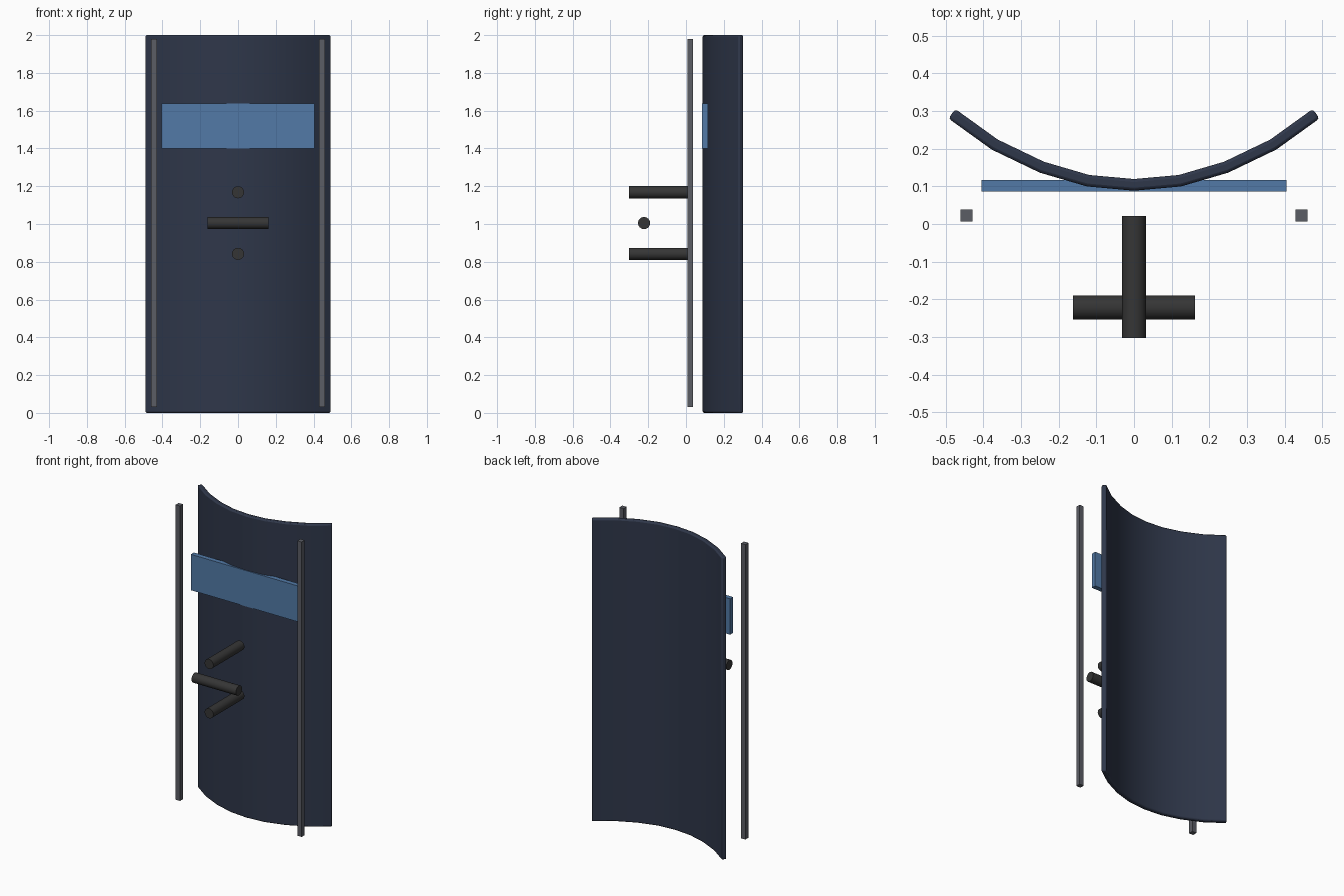
import bpy, bmesh, math
from mathutils import Vector

if "Cube" in bpy.data.objects:
    bpy.data.objects.remove(bpy.data.objects["Cube"])


def material(name, rgb):
    m = bpy.data.materials.new(name)
    m.diffuse_color = (*rgb, 1)
    m.use_nodes = True
    m.node_tree.nodes["Principled BSDF"].inputs["Base Color"].default_value = m.diffuse_color
    return m


NAVY = material("navy panel", (0.028, 0.038, 0.068))
BLUE = material("blue window", (0.085, 0.195, 0.39))
GREY = material("grey rail", (0.105, 0.11, 0.13))
BLACK = material("black grip", (0.036, 0.036, 0.036))


def finish(ob, name, mat, smooth=False):
    ob.name = name
    ob.data.materials.append(mat)
    if smooth:
        bpy.ops.object.select_all(action='DESELECT')
        ob.select_set(True)
        bpy.context.view_layer.objects.active = ob
        bpy.ops.object.shade_smooth_by_angle(angle=math.radians(35))
    return ob


def box(name, lo, hi, mat):
    lo, hi = Vector(lo), Vector(hi)
    bpy.ops.mesh.primitive_cube_add(size=1, location=(lo + hi) / 2)
    ob = bpy.context.object
    ob.scale = hi - lo
    return finish(ob, name, mat)


def rod(name, a, b, radius, mat):
    a, b = Vector(a), Vector(b)
    bpy.ops.mesh.primitive_cylinder_add(vertices=32, radius=radius, depth=(b - a).length,
                                        location=(a + b) / 2)
    ob = bpy.context.object
    ob.rotation_euler = (b - a).to_track_quat('Z', 'Y').to_euler()
    return finish(ob, name, mat, True)


# Curved panel: a bowed centre line thickened and extruded upward
half = [(0, 0.104), (0.122, 0.115), (0.245, 0.151), (0.37, 0.211), (0.484, 0.293)]
line = [Vector((-x, y)) for x, y in reversed(half[1:])] + [Vector(p) for p in half]
T = 0.0155
front, back = [], []
for i, p in enumerate(line):
    d = (line[min(i + 1, len(line) - 1)] - line[max(i - 1, 0)]).normalized()
    n = Vector((-d.y, d.x))
    front.append(p - n * T)
    back.append(p + n * T)

bm = bmesh.new()
rows = [[[bm.verts.new((p.x, p.y, z)) for p in side] for side in (front, back)] for z in (0, 2)]
(f0, b0), (f1, b1) = rows
last = len(line) - 1
for i in range(last):
    j = i + 1
    bm.faces.new((f0[i], f0[j], f1[j], f1[i]))
    bm.faces.new((b0[j], b0[i], b1[i], b1[j]))
    bm.faces.new((f1[i], f1[j], b1[j], b1[i]))
    bm.faces.new((f0[j], f0[i], b0[i], b0[j]))
bm.faces.new((b0[0], f0[0], f1[0], b1[0]))
bm.faces.new((f0[last], b0[last], b1[last], f1[last]))
bmesh.ops.recalc_face_normals(bm, faces=bm.faces)
mesh = bpy.data.meshes.new("shield_panel")
bm.to_mesh(mesh)
bm.free()
panel = bpy.data.objects.new("shield_panel", mesh)
bpy.context.collection.objects.link(panel)
finish(panel, "shield_panel", NAVY, True)
bevel = panel.modifiers.new("rounded rim", 'BEVEL')
bevel.width = 0.008
bevel.segments = 2
bevel.limit_method = 'ANGLE'
bevel.angle_limit = math.radians(40)
# Keep the bevel ahead of any smoothing modifier
panel.modifiers.move(len(panel.modifiers) - 1, 0)

# Flat viewing window
box("view_window", (-0.405, 0.086, 1.40), (0.405, 0.1175, 1.637), BLUE)

# Side rails
for side, s in (("left", -1), ("right", 1)):
    box(side + "_rail", (s * 0.445 - 0.016, 0.007, 0.03), (s * 0.445 + 0.016, 0.038, 1.98), GREY)

# Grip bar and its two posts
R = 0.032
rod("grip_bar", (-0.162, -0.222, 1.005), (0.162, -0.222, 1.005), R, BLACK)
for name, z in (("upper_post", 1.168), ("lower_post", 0.842)):
    rod(name, (0, -0.303, z), (0, 0.021, z), R, BLACK)
